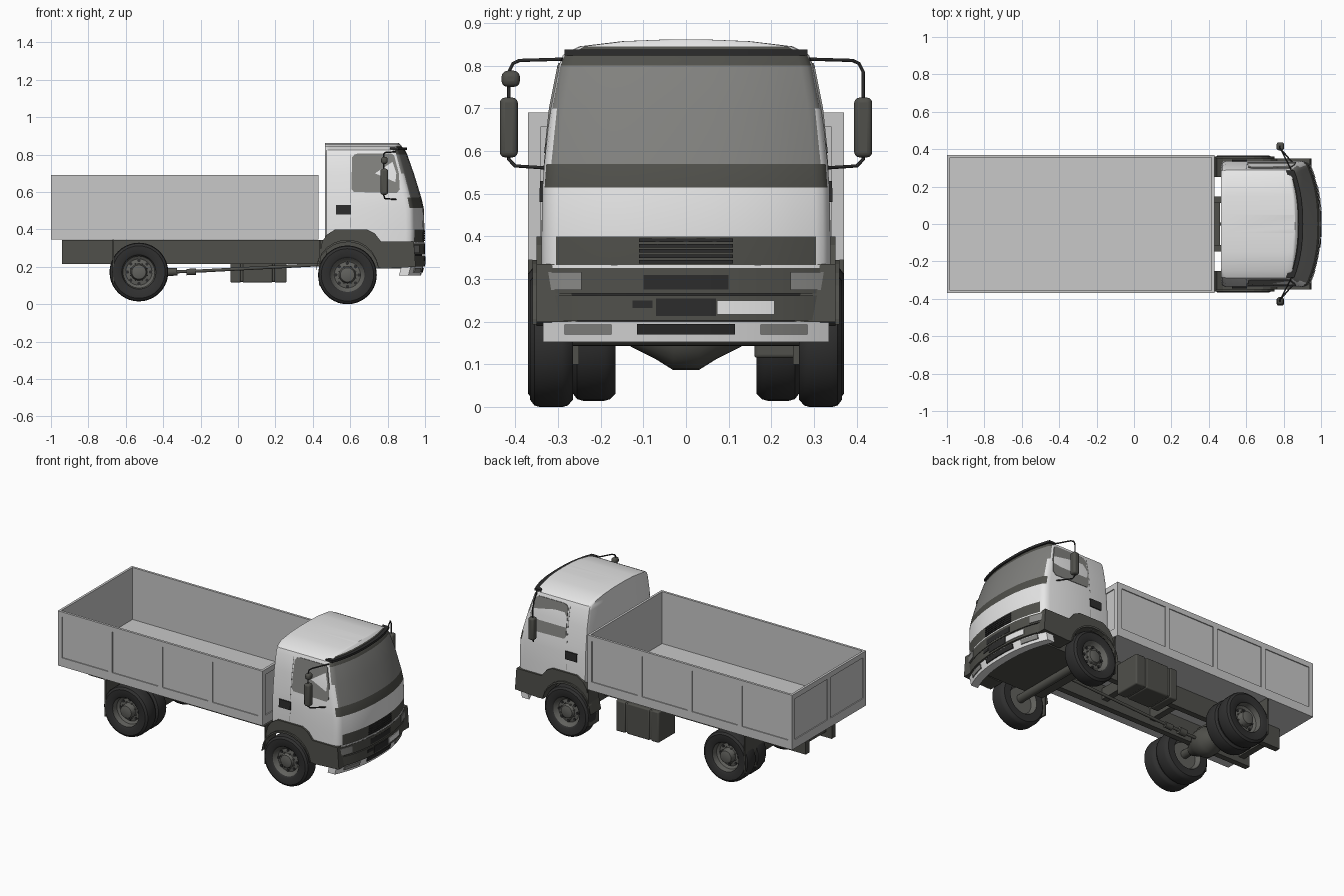
import bpy, bmesh
from math import sin, cos, pi, radians

cube = bpy.data.objects.get("Cube")
if cube:
    bpy.data.objects.remove(cube, do_unlink=True)


def material(name, r, g, b):
    m = bpy.data.materials.new(name)
    m.use_nodes = True
    m.diffuse_color = (r, g, b, 1)
    m.node_tree.nodes["Principled BSDF"].inputs["Base Color"].default_value = (r, g, b, 1)
    return m


WHITE = material("cab white", .8, .8, .8)
GREY = material("bed grey", .58, .58, .58)
TRIM = material("dark trim", .08, .08, .07)
GLASS = material("window glass", .22, .22, .21)
BLACK = material("black plastic", .025, .025, .025)
RUBBER = material("tyre rubber", .03, .03, .03)
STEEL = material("wheel steel", .12, .12, .11)
LAMP = material("lamp grey", .25, .25, .24)
smooth = []


def finish(bm, name, mats, soft=False):
    bmesh.ops.recalc_face_normals(bm, faces=bm.faces)
    me = bpy.data.meshes.new(name)
    bm.to_mesh(me)
    bm.free()
    for m in mats:
        me.materials.append(m)
    ob = bpy.data.objects.new(name, me)
    bpy.context.collection.objects.link(ob)
    if soft:
        smooth.append(ob)
    return ob


def add_box(bm, x0, x1, y0, y1, z0, z1):
    v = [bm.verts.new((x, y, z)) for x in (x0, x1) for y in (y0, y1) for z in (z0, z1)]
    for q in ((0, 1, 3, 2), (4, 6, 7, 5), (0, 4, 5, 1), (2, 3, 7, 6), (0, 2, 6, 4), (1, 5, 7, 3)):
        bm.faces.new([v[i] for i in q])


def boxes(name, mat, *dims, bevel=0):
    bm = bmesh.new()
    for d in dims:
        add_box(bm, *d)
    ob = finish(bm, name, [mat], bevel > 0)
    if bevel:
        mod = ob.modifiers.new("Bevel", 'BEVEL')
        mod.width, mod.segments = bevel, 3
    return ob


def bridge(bm, rings, closed=True):
    for a, b in zip(rings, rings[1:]):
        n = len(a)
        for i in range(n if closed else n - 1):
            bm.faces.new((a[i], a[(i + 1) % n], b[(i + 1) % n], b[i]))


def side_plate(name, mat, outline, y_of, thick):
    """Outline in x, z, laid on the side surface given by y_of(z)."""
    bm = bmesh.new()
    rings = [[bm.verts.new((x, y_of(z) + d, z)) for x, z in outline] for d in (0, thick)]
    bridge(bm, rings)
    bm.faces.new(rings[0])
    bm.faces.new(rings[1])
    return finish(bm, name, [mat])


def lathe(name, profile, cx, y, cz, side, mats, rule=None, n=40):
    """Spin (radius, offset) pairs about an axle along y."""
    bm = bmesh.new()
    rings = [[bm.verts.new((cx + r * cos(2 * pi * i / n), side * (y + a), cz + r * sin(2 * pi * i / n)))
              for i in range(n)] for r, a in profile]
    bridge(bm, rings)
    bm.faces.new(rings[0])
    bm.faces.new(rings[-1])
    for f in bm.faces:
        if rule:
            f.material_index = rule(f, cx, cz)
    return finish(bm, name, mats, True)


def tube(name, mat, points, radius):
    cu = bpy.data.curves.new(name, 'CURVE')
    cu.dimensions, cu.bevel_depth, cu.bevel_resolution = '3D', radius, 3
    cu.use_fill_caps = True
    sp = cu.splines.new('POLY')
    sp.points.add(len(points) - 1)
    for p, co in zip(sp.points, points):
        p.co = (*co, 1)
    cu.materials.append(mat)
    ob = bpy.data.objects.new(name, cu)
    bpy.context.collection.objects.link(ob)


def front_x(y, xc):
    return xc - .065 * (abs(y) / .33) ** 2.4


def front_strip(name, mat, y0, y1, z0, z1, xc, thick=.02, lean=0):
    """Block that follows the bowed nose of the cab."""
    bm = bmesh.new()
    rings = []
    for i in range(17):
        y = y0 + (y1 - y0) * i / 16
        x = front_x(y, xc)
        rings.append([bm.verts.new(p) for p in ((x - lean, y, z0), (x, y, z1), (x - thick, y, z1),
                                                (x - thick - lean, y, z0))])
    bridge(bm, rings)
    bm.faces.new(rings[0])
    bm.faces.new(rings[-1])
    return finish(bm, name, [mat], True)


# Cargo bed: floor, thin walls and raised frames round the panels
H, Z0, Z1 = .37, .345, .69
boxes("bed_floor", GREY, (-.995, .425, -.365, .365, Z0, .362))
walls, frame = [], []
for s in (1, -1):
    yi, ym, yo = sorted((s * .355, s * .364)), s * .364, s * H
    lo, hi = sorted((ym, yo))
    walls.append((-.994, .424, *yi, Z0, Z1))
    frame += [(-1, .43, lo, hi, Z0, .40), (-1, .43, lo, hi, .657, Z1)]
    frame += [(-1 + .35 * i, -.97 + .35 * i, lo, hi, .40, .657) for i in range(5)]
for xo, d in ((-1, 1), (.43, -1)):
    xm = xo + d * .006
    lo, hi = sorted((xo, xm))
    walls.append((*sorted((xm, xm + d * .009)), -.36, .36, Z0, Z1))
    frame += [(lo, hi, -H, H, Z0, .40), (lo, hi, -H, H, .657, Z1)]
    frame += [(lo, hi, y - .015, y + .015, .40, .657) for y in (-.355, 0, .355)]
boxes("bed_walls", GREY, *walls)
boxes("bed_frame", GREY, *frame)

# Chassis, axles and drive shaft
boxes("chassis_rails", TRIM, *[(-.94, .9, y - .018, y + .018, .215, .344) for y in (-.13, .13)])
boxes("cross_members", TRIM, *[(x, x + .04, -.13, .13, .25, .32) for x in (-.9, -.6, -.25, .1, .42)])
boxes("fuel_tank", TRIM, (-.04, .015, .16, .33, .115, .31), (.025, .185, .16, .33, .115, .31),
      (.195, .26, .16, .33, .115, .31), (-.03, .25, .165, .325, .12, .305), bevel=.008)
for n, cx, cz in (("rear", -.53, .177), ("front", .585, .168)):
    lathe(n + "_axle", [(.025, -.3), (.025, .3)], cx, 0, cz, 1, [TRIM], n=16)
lathe("differential", [(.03, -.13), (.06, -.07), (.085, -.03), (.085, .03), (.06, .07), (.03, .13)],
      -.53, 0, .172, 1, [TRIM], n=24)
tube("drive_shaft", TRIM, [(-.5, 0, .168), (-.2, 0, .178), (.5, 0, .215)], .009)
for x, r in ((-.35, .022), (-.25, .018)):
    tube("shaft_joint", TRIM, [(x - .025, 0, .172), (x + .025, 0, .174)], r)

# Wheels: tyre and dished rim in one spin
TYRE = [(.08, .03), (.095, 0), (.14, 0), (.153, .012), (.157, .026), (.157, .076), (.153, .09),
        (.14, .1), (.1, .1), (.091, .094)]


def tyre_rule(f, cx, cz):
    c = f.calc_center_median()
    return 0 if ((c.x - cx) ** 2 + (c.z - cz) ** 2) ** .5 > .091 else 1


def wheel(name, cx, cz, y, side, dish, holes=True):
    rim = [(.085, dish + .01), (.07, dish), (.045, dish + .005), (.038, .092), (.02, .097)]
    lathe(name, TYRE + rim, cx, y, cz, side, [RUBBER, STEEL], tyre_rule)
    if holes:
        for k in range(8):
            a = 2 * pi * k / 8
            lathe(name + "_hole", [(.009, dish - .002), (.009, dish + .006)], cx + .062 * cos(a), y,
                  cz + .062 * sin(a), side, [BLACK], n=12)
            lathe(name + "_nut", [(.004, dish), (.004, dish + .014)], cx + .048 * cos(a + .4), y,
                  cz + .048 * sin(a + .4), side, [STEEL], n=6)


for s, n in ((1, "left"), (-1, "right")):
    wheel(n + "_front_wheel", .585, .157, .265, s, .07)
    wheel(n + "_rear_outer_wheel", -.53, .172, .27, s, .05)
    wheel(n + "_rear_inner_wheel", -.53, .172, .165, s, .05, False)
    lo, hi = sorted((s * .17, s * .37))
    boxes(n + "_rear_mud_flap", TRIM, (-.672, -.664, lo, hi, .11, Z0))
    lo, hi = sorted((s * .25, s * .355))
    boxes(n + "_front_mud_flap", TRIM, (.432, .44, lo, hi, .1, .34))

# Cab shell: lofted level sections of height, half width and nose position
SECTIONS = [(.33, .338, .995), (.40, .338, .997), (.515, .336, .993), (.57, .332, .98), (.70, .318, .94),
            (.80, .298, .905), (.825, .288, .892), (.845, .25, .875), (.857, .15, .865), (.861, .05, .86)]
bm = bmesh.new()
rings = []
for z, w, xc in SECTIONS:
    half = [(.465, .4 * w), (.465, w * .93), (.472, w * .98), (.49, w), (front_x(w, xc) - .03, w),
            (front_x(w, xc) - .008, w * .985)]
    half += [(front_x(w * t, xc), w * t) for t in (.95, .9, .75, .6, .4, .2)]
    ring = half + [(xc, 0)] + [(x, -y) for x, y in reversed(half)]
    rings.append([bm.verts.new((x, y, z)) for x, y in ring])
bridge(bm, rings)
bm.faces.new(rings[0])
bm.faces.new(rings[-1])
bmesh.ops.recalc_face_normals(bm, faces=bm.faces)
for f in bm.faces:
    c, nrm = f.calc_center_median(), f.normal
    if nrm.x > .35 and c.x > .8:
        if .57 < c.z < .81 and abs(c.y) < .31:
            f.material_index = 2
        elif .515 < c.z < .57 or c.z > .81 and c.z < .84 or c.z < .4 and abs(c.y) < .31:
            f.material_index = 1
    if nrm.z < -.9:
        f.material_index = 1
finish(bm, "cab_shell", [WHITE, TRIM, GLASS], True)
front_strip("roof_visor", BLACK, -.285, .285, .824, .838, .903, .045)
boxes("engine_bay", TRIM, (.47, .92, -.24, .24, .19, .335))


def cab_side(z):
    for (za, wa, _), (zb, wb, _) in zip(SECTIONS, SECTIONS[1:]):
        if za <= z <= zb:
            return wa + (wb - wa) * (z - za) / (zb - za)
    return SECTIONS[0][1]


# Cab sides: windows, vents, door seams, wheel arches and mirrors
WINDOW = [(.62, .60), (.85, .595), (.865, .615), (.86, .70), (.835, .795), (.82, .806), (.64, .806),
          (.622, .80), (.61, .785), (.608, .70), (.608, .615)]
arch = [(.585 + .168 * cos(radians(a)), .165 + .168 * sin(radians(a))) for a in range(10, 176, 15)]
FENDER = [(.45, .335), (.475, .372), (.52, .4), (.69, .4), (.73, .38), (.765, .335), (.94, .335),
          (.95, .2), (.78, .19)] + arch
for s, n in ((1, "left"), (-1, "right")):
    def skin(z, s=s):
        return s * (cab_side(z) - .002)
    side_plate(n + "_window", GLASS, WINDOW, skin, s * .005)
    side_plate(n + "_vent", BLACK, [(.525, .48), (.605, .48), (.605, .53), (.525, .53)], skin, s * .009)
    side_plate(n + "_door_seam", LAMP, [(.598, .41), (.601, .41), (.601, .57), (.601, .70), (.601, .80),
                                        (.598, .80), (.598, .70), (.598, .57)], skin, s * .003)
    side_plate(n + "_wheel_arch", TRIM, FENDER, lambda z, s=s: s * .25, s * .1)
    lip = [(x, z + .012) for x, z in arch]
    side_plate(n + "_arch_lip", TRIM, arch + lip[::-1], lambda z, s=s: s * .33, s * .03)
    tube(n + "_mirror_arm", BLACK, [(.84, s * .29, .815), (.79, s * .39, .812), (.78, s * .405, .805),
                                    (.78, s * .415, .785), (.78, s * .415, .58), (.785, s * .4, .565),
                                    (.85, s * .325, .56)], .004)
    lo, hi = sorted((s * .394, s * .436))
    boxes(n + "_mirror", TRIM, (.762, .802, lo, hi, .585, .725), bevel=.012)
boxes("right_round_mirror", TRIM, (.765, .8, -.432, -.389, .75, .788), bevel=.014)

# Nose: trim rows, bumper, valance, lamps and plates
front_strip("headlamp_row", TRIM, -.345, .345, .266, .326, .999, .08)
front_strip("nose_seam", WHITE, -.335, .335, .325, .333, .998, .04)
front_strip("bumper", TRIM, -.35, .35, .203, .261, 1.0, .09)
front_strip("bumper_core", BLACK, -.33, .33, .2, .33, .985, .06)
front_strip("valance", WHITE, -.335, .335, .153, .201, .99, .05, .012)
front_strip("valance_slot", BLACK, -.115, .115, .17, .195, .994, .012, .006)
front_strip("centre_grille", BLACK, -.1, .1, .276, .31, 1.0, .01)
front_strip("bumper_recess", BLACK, -.07, .07, .213, .254, 1.003, .01)
front_strip("number_plate", WHITE, .073, .207, .217, .25, 1.004, .008)
front_strip("small_badge_plate", BLACK, -.125, -.078, .232, .25, 1.003, .008)
for i in range(5):
    z = .337 + i * .0125
    front_strip("grille_slat", BLACK, -.11, .11, z, z + .008, 1.0, .01)
for s in (1, -1):
    front_strip("headlamp", LAMP, *sorted((s * .245, s * .335)), .275, .317, 1.003, .012)
    front_strip("fog_lamp", LAMP, *sorted((s * .175, s * .285)), .17, .194, .994, .012, .006)

# Soft shading on the rounded parts
bpy.ops.object.select_all(action='DESELECT')
for ob in smooth:
    ob.select_set(True)
    bpy.context.view_layer.objects.active = ob
bpy.ops.object.shade_smooth_by_angle(angle=radians(35))
